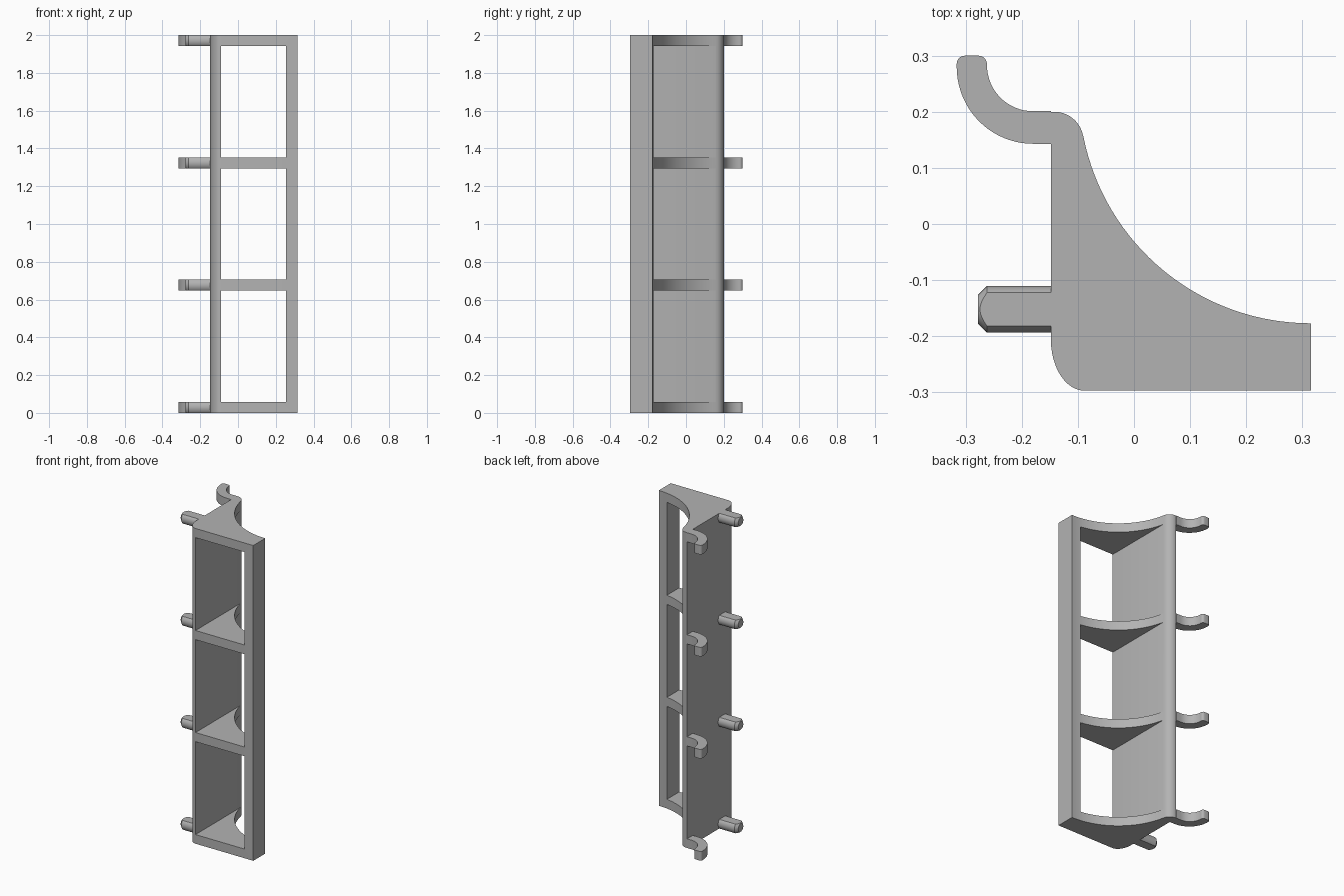
import bpy, bmesh, math
from mathutils import Vector

if "Cube" in bpy.data.objects:
    bpy.data.objects.remove(bpy.data.objects["Cube"])

RIB = 0.058                                   # rib, hook and peg height
LEVELS = [i * (2 - RIB) / 3 for i in range(4)]

grey = bpy.data.materials.new("grey plastic")
grey.diffuse_color = (0.45, 0.45, 0.45, 1)
grey.use_nodes = True
grey.node_tree.nodes["Principled BSDF"].inputs["Base Color"].default_value = grey.diffuse_color


def arc(cx, cy, rx, ry, a0, a1, n):
    """Points on an elliptical arc, angles in degrees."""
    out = []
    for i in range(n + 1):
        a = math.radians(a0 + (a1 - a0) * i / n)
        out.append((cx + rx * math.cos(a), cy + ry * math.sin(a)))
    return out


def finish(name, bm, smooth=True):
    bmesh.ops.remove_doubles(bm, verts=bm.verts, dist=1e-5)
    bmesh.ops.recalc_face_normals(bm, faces=bm.faces)
    mesh = bpy.data.meshes.new(name)
    bm.to_mesh(mesh)
    bm.free()
    mesh.materials.append(grey)
    ob = bpy.data.objects.new(name, mesh)
    bpy.context.collection.objects.link(ob)
    if smooth:
        shade(ob)
    return ob


def shade(ob):
    bpy.ops.object.select_all(action='DESELECT')
    ob.select_set(True)
    bpy.context.view_layer.objects.active = ob
    bpy.ops.object.shade_smooth_by_angle(angle=math.radians(30))


def prism(bm, outline, z0, z1):
    """Extrude a plan outline from z0 to z1."""
    face = bm.faces.new([bm.verts.new((x, y, z0)) for x, y in outline])
    ext = bmesh.ops.extrude_face_region(bm, geom=[face], use_keep_orig=True)
    top = [v for v in ext["geom"] if isinstance(v, bmesh.types.BMVert)]
    bmesh.ops.translate(bm, verts=top, vec=(0, 0, z1 - z0))


# Frame: full-height cove profile with rounded front and back corners
cove_end = math.degrees(math.atan2(0.155 - 0.236, -0.09 - 0.315)) % 360
profile = (
    [(0.315, -0.297)]
    + arc(0.315, 0.236, 0.413, 0.413, 270, cove_end, 32)
    + arc(-0.142, 0.148, 0.052, 0.052, 12, 90, 10)
    + [(-0.148, 0.2)]
    + arc(-0.088, -0.207, 0.06, 0.09, 180, 270, 12)
)
bm = bmesh.new()
prism(bm, profile, 0, 2)
frame = finish("cove_frame", bm, smooth=False)

# Openings between the ribs
bm = bmesh.new()
window = [(-0.09, -0.5), (0.255, -0.5), (0.255, 0.5), (-0.09, 0.5)]
for low, high in zip(LEVELS, LEVELS[1:]):
    prism(bm, window, low + RIB, high)
cutter = finish("opening_cutter", bm, smooth=False)
cutter.hide_render = True
cut = frame.modifiers.new("openings", 'BOOLEAN')
cut.operation = 'DIFFERENCE'
cut.solver = 'EXACT'
cut.object = cutter
bpy.context.view_layer.objects.active = frame
bpy.ops.object.modifier_apply(modifier=cut.name)
bpy.data.objects.remove(cutter)
shade(frame)

# Curved hooks at the back
hook_outline = (
    [(-0.148, 0.143)]
    + arc(-0.18, 0.28, 0.136, 0.137, 270, 180, 20)
    + arc(-0.301, 0.285, 0.015, 0.015, 180, 90, 5)
    + arc(-0.277, 0.285, 0.015, 0.015, 90, 0, 5)
    + arc(-0.18, 0.283, 0.082, 0.082, 180, 270, 16)
    + [(-0.148, 0.201)]
)


def peg(z):
    """Round peg with chamfered tip, flattened to the rib height."""
    bm = bmesh.new()
    n, rings = 40, []
    for x, r in ((-0.148, 0.0415), (-0.262, 0.0415), (-0.278, 0.0255)):
        rings.append([bm.verts.new((x, -0.152 + py, z + pz))
                      for py, pz in arc(0, 0, r, r, 0, 360 - 360 / n, n - 1)])
    for a, b in zip(rings, rings[1:]):
        for i in range(n):
            j = (i + 1) % n
            bm.faces.new((a[i], a[j], b[j], b[i]))
    bm.faces.new(rings[0])
    bm.faces.new(rings[-1])
    for side in (-1, 1):
        res = bmesh.ops.bisect_plane(
            bm, geom=bm.verts[:] + bm.edges[:] + bm.faces[:],
            plane_co=Vector((0, 0, z + side * RIB / 2)),
            plane_no=Vector((0, 0, side)), clear_outer=True)
        rim = [e for e in res["geom_cut"] if isinstance(e, bmesh.types.BMEdge)]
        bmesh.ops.edgenet_fill(bm, edges=rim)
    return bm


for number, level in enumerate(LEVELS, 1):
    bm = bmesh.new()
    prism(bm, hook_outline, level, level + RIB)
    finish(f"hook_{number}", bm)
    finish(f"peg_{number}", peg(level + RIB / 2))
